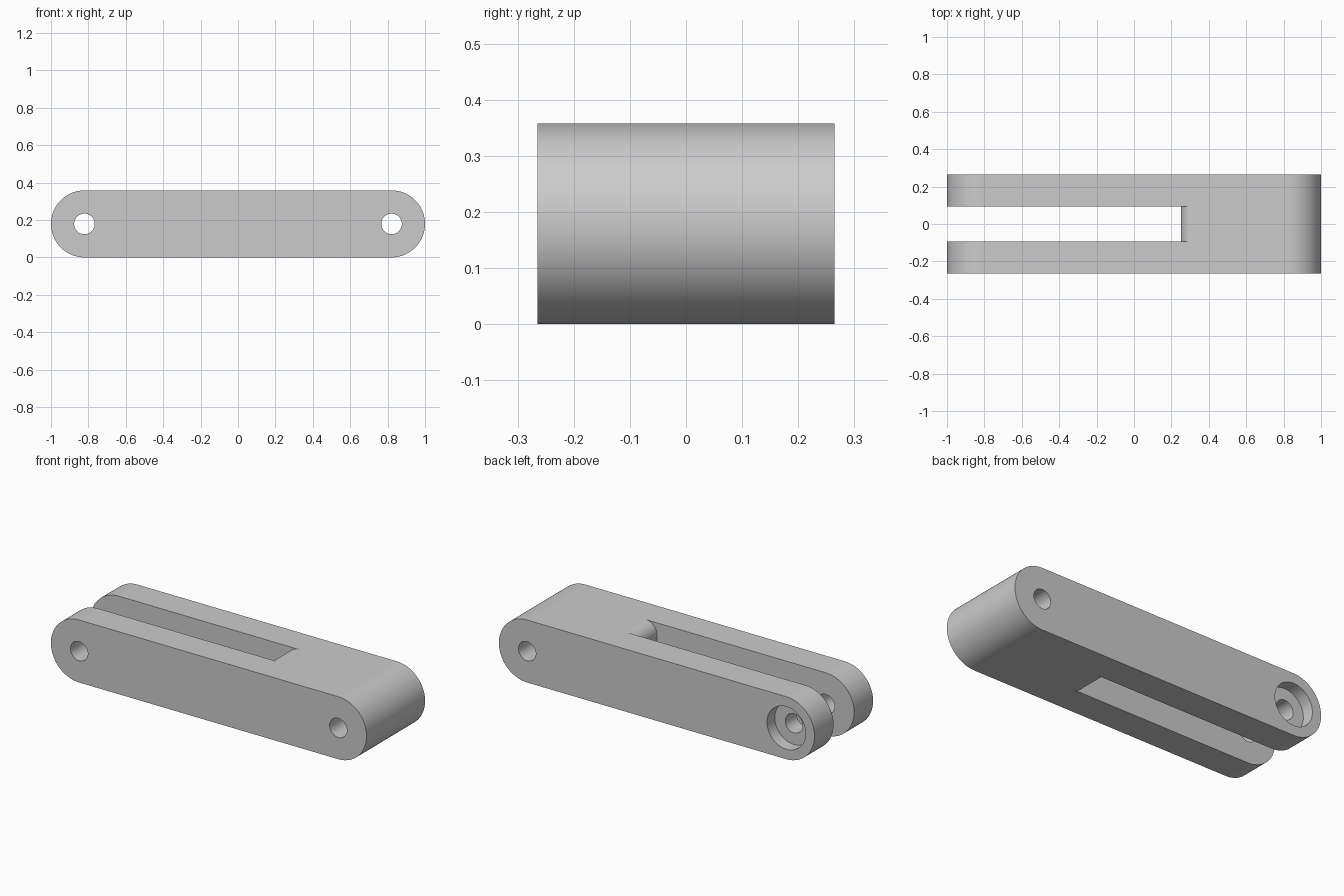
import bpy, bmesh, math

cube = bpy.data.objects.get("Cube")
if cube:
    bpy.data.objects.remove(cube, do_unlink=True)

RADIUS = 0.179            # end rounding, half the height
PIVOT = 1 - RADIUS        # x of the pin holes
HALF_DEPTH = 0.265
SLOT_HALF = 0.093
SLOT_END = 0.25
FILLET = 0.068
HOLE = 0.055
BORE = 0.122
BORE_DEPTH = 0.07


def arc(cx, cz, r, start, end, steps):
    """Points on an arc in the xz plane, angles in degrees."""
    angles = [math.radians(start + (end - start) * i / steps) for i in range(steps + 1)]
    return [(cx + r * math.cos(a), cz + r * math.sin(a)) for a in angles]


def prism(name, profile, y0, y1):
    """Extrude an xz profile along y."""
    bm = bmesh.new()
    face = bm.faces.new([bm.verts.new((x, y0, z)) for x, z in profile])
    out = bmesh.ops.extrude_face_region(bm, geom=[face])
    moved = [v for v in out["geom"] if isinstance(v, bmesh.types.BMVert)]
    bmesh.ops.translate(bm, verts=moved, vec=(0, y1 - y0, 0))
    bmesh.ops.recalc_face_normals(bm, faces=bm.faces)
    mesh = bpy.data.meshes.new(name)
    bm.to_mesh(mesh)
    bm.free()
    obj = bpy.data.objects.new(name, mesh)
    bpy.context.collection.objects.link(obj)
    return obj


def pin_cutter(name, x, r, y0, y1):
    return prism(name, arc(x, RADIUS, r, 0, 360, 48)[:-1], y0, y1)


def cut(target, cutter):
    cutter.hide_render = True
    mod = target.modifiers.new(cutter.name, "BOOLEAN")
    mod.operation = "DIFFERENCE"
    mod.solver = "EXACT"
    mod.object = cutter
    bpy.ops.object.modifier_apply(modifier=mod.name)
    bpy.data.objects.remove(cutter, do_unlink=True)


# Link body with rounded ends
body = prism("forked_link",
             arc(PIVOT, RADIUS, RADIUS, -90, 90, 40) + arc(-PIVOT, RADIUS, RADIUS, 90, 270, 40),
             -HALF_DEPTH, HALF_DEPTH)
bpy.context.view_layer.objects.active = body
body.select_set(True)

# Fork slot whose inner end rolls over into the top and bottom faces
top = 2 * RADIUS
cx = SLOT_END + FILLET
slot = ([(-1.1, -0.1), (cx, -0.1)]
        + arc(cx, FILLET, FILLET, 270, 180, 12)
        + arc(cx, top - FILLET, FILLET, 180, 90, 12)
        + [(cx, top + 0.1), (-1.1, top + 0.1)])
cut(body, prism("slot_cutter", slot, -SLOT_HALF, SLOT_HALF))

# Pin holes at both ends, counterbored at the back of the fork
for side in (-1, 1):
    cut(body, pin_cutter("pin_hole_cutter", side * PIVOT, HOLE, -0.4, 0.4))
cut(body, pin_cutter("counterbore_cutter", -PIVOT, BORE, HALF_DEPTH - BORE_DEPTH, 0.4))

# Plain grey finish
grey = bpy.data.materials.new("plain_grey")
grey.use_nodes = True
colour = (0.6, 0.6, 0.6, 1)
grey.diffuse_color = colour
grey.node_tree.nodes["Principled BSDF"].inputs["Base Color"].default_value = colour
body.data.materials.clear()
body.data.materials.append(grey)

bpy.ops.object.shade_smooth_by_angle(angle=math.radians(30))
weighted = body.modifiers.new("even_shading", "WEIGHTED_NORMAL")
weighted.keep_sharp = True
